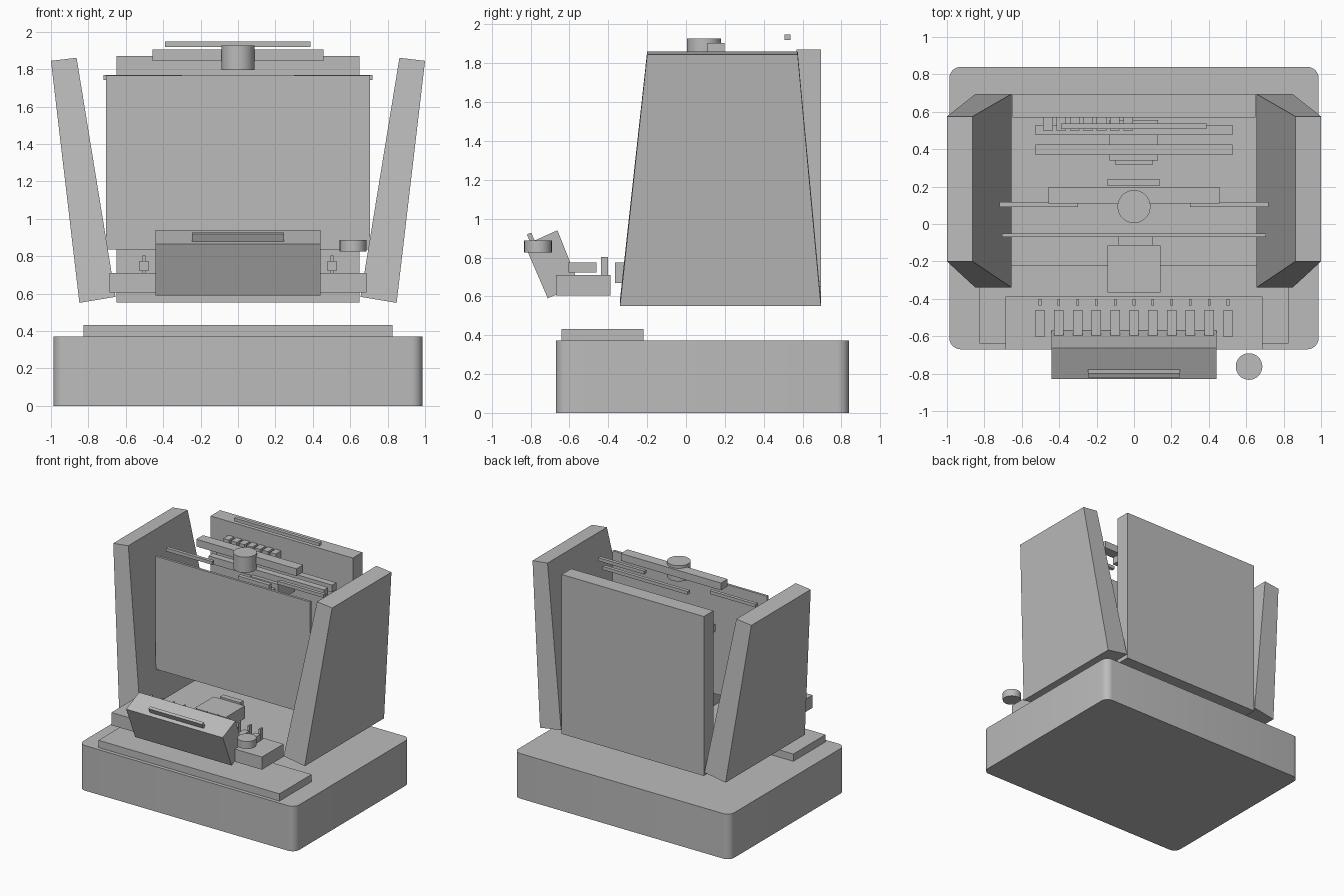
import bpy, bmesh, math

cube = bpy.data.objects.get("Cube")
if cube:
    bpy.data.objects.remove(cube)

# One neutral grey for everything
grey = bpy.data.materials.new("plain grey")
grey.use_nodes = True
COLOR = (0.5, 0.5, 0.5, 1)
grey.diffuse_color = COLOR
grey.node_tree.nodes["Principled BSDF"].inputs["Base Color"].default_value = COLOR


def finish(name, bm):
    bmesh.ops.recalc_face_normals(bm, faces=bm.faces)
    mesh = bpy.data.meshes.new(name)
    bm.to_mesh(mesh)
    bm.free()
    mesh.materials.append(grey)
    obj = bpy.data.objects.new(name, mesh)
    bpy.context.collection.objects.link(obj)
    return obj


def smooth(obj):
    bpy.ops.object.select_all(action='DESELECT')
    obj.select_set(True)
    bpy.context.view_layer.objects.active = obj
    bpy.ops.object.shade_smooth_by_angle(angle=math.radians(35))


def loft(name, ring_a, ring_b):
    """Solid between two matching rings of points."""
    bm = bmesh.new()
    a = [bm.verts.new(p) for p in ring_a]
    b = [bm.verts.new(p) for p in ring_b]
    bm.faces.new(a)
    bm.faces.new(b)
    n = len(a)
    for i in range(n):
        j = (i + 1) % n
        bm.faces.new((a[i], a[j], b[j], b[i]))
    return finish(name, bm)


def rect(x0, x1, y0, y1, z):
    return [(x0, y0, z), (x1, y0, z), (x1, y1, z), (x0, y1, z)]


def box(name, xs, ys, zs):
    return loft(name, rect(*xs, *ys, zs[0]), rect(*xs, *ys, zs[1]))


def prism(name, half_width, profile):
    """Side profile in (y, z) extruded across x."""
    return loft(name, [(-half_width, y, z) for y, z in profile],
                [(half_width, y, z) for y, z in profile])


def disc(name, x, y, z0, z1, r, sides=48):
    ring = [(x + r * math.cos(math.tau * i / sides),
             y + r * math.sin(math.tau * i / sides)) for i in range(sides)]
    smooth(loft(name, [(*p, z0) for p in ring], [(*p, z1) for p in ring]))


# Base with rounded upright corners
base = box("base", (-0.987, 0.987), (-0.67, 0.84), (0, 0.372))
bm = bmesh.new()
bm.from_mesh(base.data)
upright = [e for e in bm.edges if abs(e.verts[0].co.z - e.verts[1].co.z) > 0.1]
bmesh.ops.bevel(bm, geom=upright, offset=0.06, segments=6, profile=0.5, affect='EDGES')
bm.to_mesh(base.data)
bm.free()
smooth(base)
box("front_step", (-0.827, 0.827), (-0.64, -0.22), (0.37, 0.432))

# Leaning, tapered side panels
for side, label in ((1, "left"), (-1, "right")):
    rings = []
    for outer, inner, zo, zi, y0, y1 in ((0.848, 0.655, 0.551, 0.583, -0.34, 0.695),
                                         (1.0, 0.863, 1.845, 1.861, -0.2, 0.575)):
        rings.append([(side * outer, y0, zo), (side * inner, y0, zi),
                      (side * inner, y1, zi), (side * outer, y1, zo)])
    loft(label + "_side_panel", *rings)

# Back and front panels
box("back_panel", (-0.65, 0.65), (0.57, 0.695), (0.553, 1.87))
box("front_panel", (-0.705, 0.705), (-0.07, -0.05), (0.835, 1.767))

# Upper mechanism
box("rear_top_rod", (-0.39, 0.387), (0.508, 0.537), (1.92, 1.947))
box("top_crossbar", (-0.458, 0.458), (0.11, 0.197), (1.845, 1.905))
disc("top_knob", 0, 0.093, 1.797, 1.927, 0.088)
for side, label in ((1, "left"), (-1, "right")):
    box(label + "_paper_rod", sorted((side * 0.3, side * 0.72)), (0.09, 0.118), (1.743, 1.77))
box("front_rail", (-0.527, 0.527), (0.37, 0.425), (1.59, 1.65))
box("rear_rail", (-0.527, 0.527), (0.475, 0.53), (1.59, 1.65))
box("carriage", (-0.13, 0.127), (0.34, 0.555), (1.46, 1.6))
box("carriage_nose", (-0.1, 0.1), (0.315, 0.34), (1.48, 1.56))
box("guide_plate", (-0.145, 0.14), (0.205, 0.238), (1.6, 1.65))
for i in range(7):
    x = -0.46 + i * 0.0715
    box(f"rack_tooth_{i + 1}", (x - 0.026, x + 0.026), (0.5, 0.57), (1.70, 1.755))

# Central block behind the keys
box("centre_block", (-0.143, 0.143), (-0.365, -0.115), (0.67, 0.775))
box("centre_block_neck", (-0.085, 0.1), (-0.115, -0.07), (0.7, 0.79))

# Key tray, keys and pins
box("key_tray", (-0.688, 0.688), (-0.67, -0.388), (0.605, 0.71))
for i in range(11):
    x = (i - 5) * 0.1005
    box(f"key_{i + 1}", (x - 0.025, x + 0.025), (-0.605, -0.46), (0.722, 0.775))
    box(f"pin_{i + 1}", (x - 0.007, x + 0.007), (-0.437, -0.402), (0.71, 0.803))

# Tilted front console with its handle, and the side dial
prism("console", 0.441, [(-0.83, 0.865), (-0.712, 0.59), (-0.55, 0.66), (-0.662, 0.94)])
prism("console_handle", 0.245, [(-0.82, 0.918), (-0.798, 0.928), (-0.77, 0.87), (-0.792, 0.86)])
disc("side_dial", 0.615, -0.762, 0.825, 0.887, 0.071)
